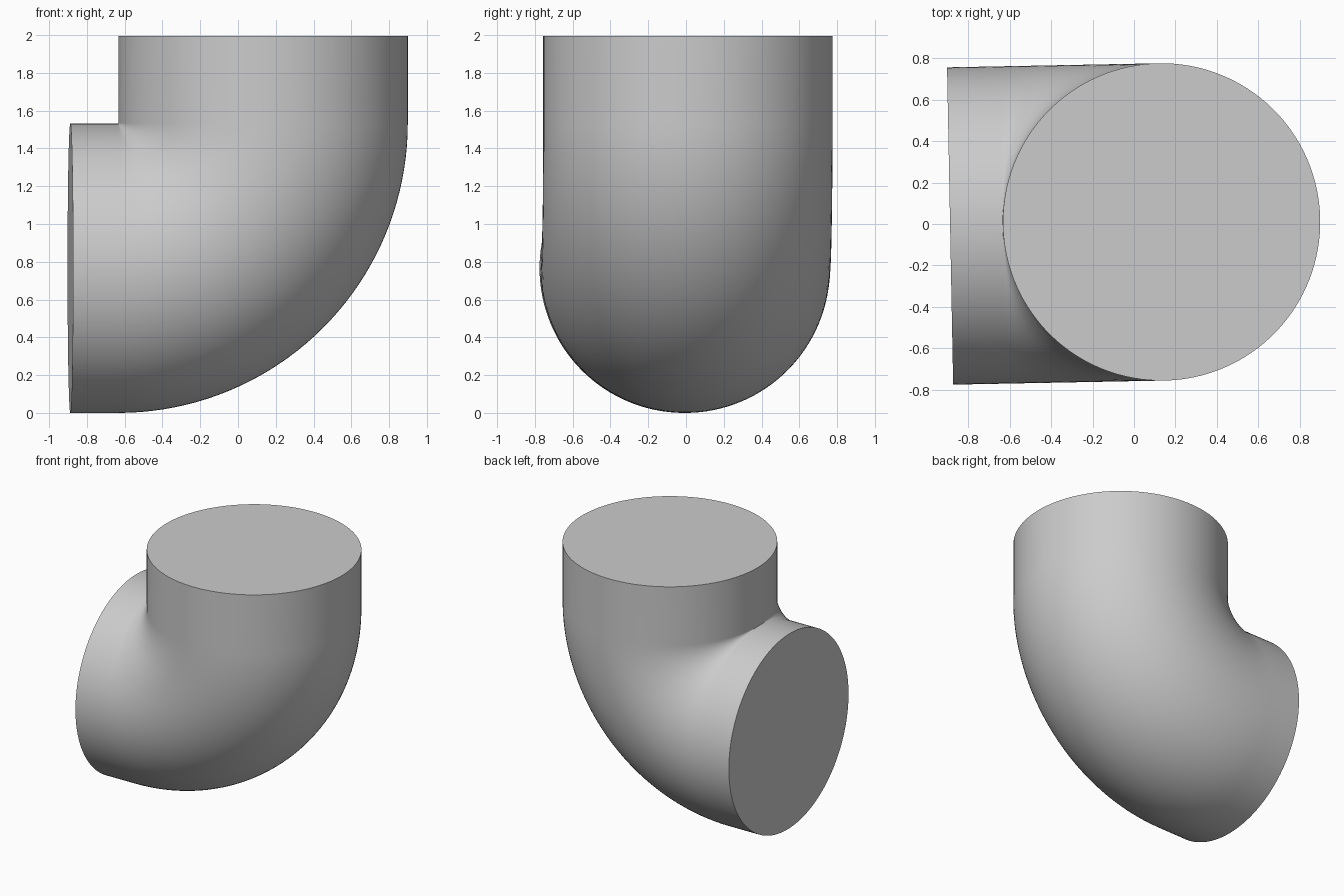
import bpy
import bmesh
from math import sin, cos, pi, radians
from mathutils import Vector, Matrix

cube = bpy.data.objects.get("Cube")
if cube:
    bpy.data.objects.remove(cube, do_unlink=True)

PIPE = 0.766       # pipe radius
BEND = 0.768       # radius of the centre line in the bend
TOP_LEN = 0.462    # straight part above the bend
SIDE_LEN = 0.253   # straight part beside the bend
SIDES, STEPS = 128, 40

grey = bpy.data.materials.new("light grey")
grey.use_nodes = True
colour = (0.6, 0.6, 0.6, 1)
grey.diffuse_color = colour
grey.node_tree.nodes["Principled BSDF"].inputs["Base Color"].default_value = colour

# Centre line as (point, angle) stations: down, round the bend, out to the right
centre = Vector((-BEND, 0, PIPE + BEND))
stations = [(Vector((0, 0, PIPE + BEND + TOP_LEN)), 0)]
for i in range(STEPS + 1):
    a = pi / 2 * i / STEPS
    stations.append((centre + BEND * Vector((cos(a), 0, -sin(a))), a))
stations.append((Vector((-BEND - SIDE_LEN, 0, PIPE)), pi / 2))

# Sweep a circle along the centre line and cap both ends
bm = bmesh.new()
rings = []
for point, a in stations:
    outward = Vector((cos(a), 0, -sin(a)))
    ring = []
    for k in range(SIDES):
        t = 2 * pi * k / SIDES
        ring.append(bm.verts.new(point + PIPE * (cos(t) * outward + sin(t) * Vector((0, 1, 0)))))
    rings.append(ring)
for lower, upper in zip(rings[1:], rings):
    for k in range(SIDES):
        n = (k + 1) % SIDES
        bm.faces.new((lower[k], lower[n], upper[n], upper[k]))
bm.faces.new(rings[0])
bm.faces.new(reversed(rings[-1]))
bmesh.ops.recalc_face_normals(bm, faces=bm.faces)

# Slight turn about the upright axis, then place
bm.transform(Matrix.Translation((0.133, 0.01, 0)) @ Matrix.Rotation(radians(1.1), 4, "Z"))

mesh = bpy.data.meshes.new("pipe_elbow")
bm.to_mesh(mesh)
bm.free()
mesh.materials.append(grey)
elbow = bpy.data.objects.new("pipe_elbow", mesh)
bpy.context.collection.objects.link(elbow)
bpy.ops.object.select_all(action="DESELECT")
elbow.select_set(True)
bpy.context.view_layer.objects.active = elbow
bpy.ops.object.shade_smooth_by_angle(angle=radians(40))
